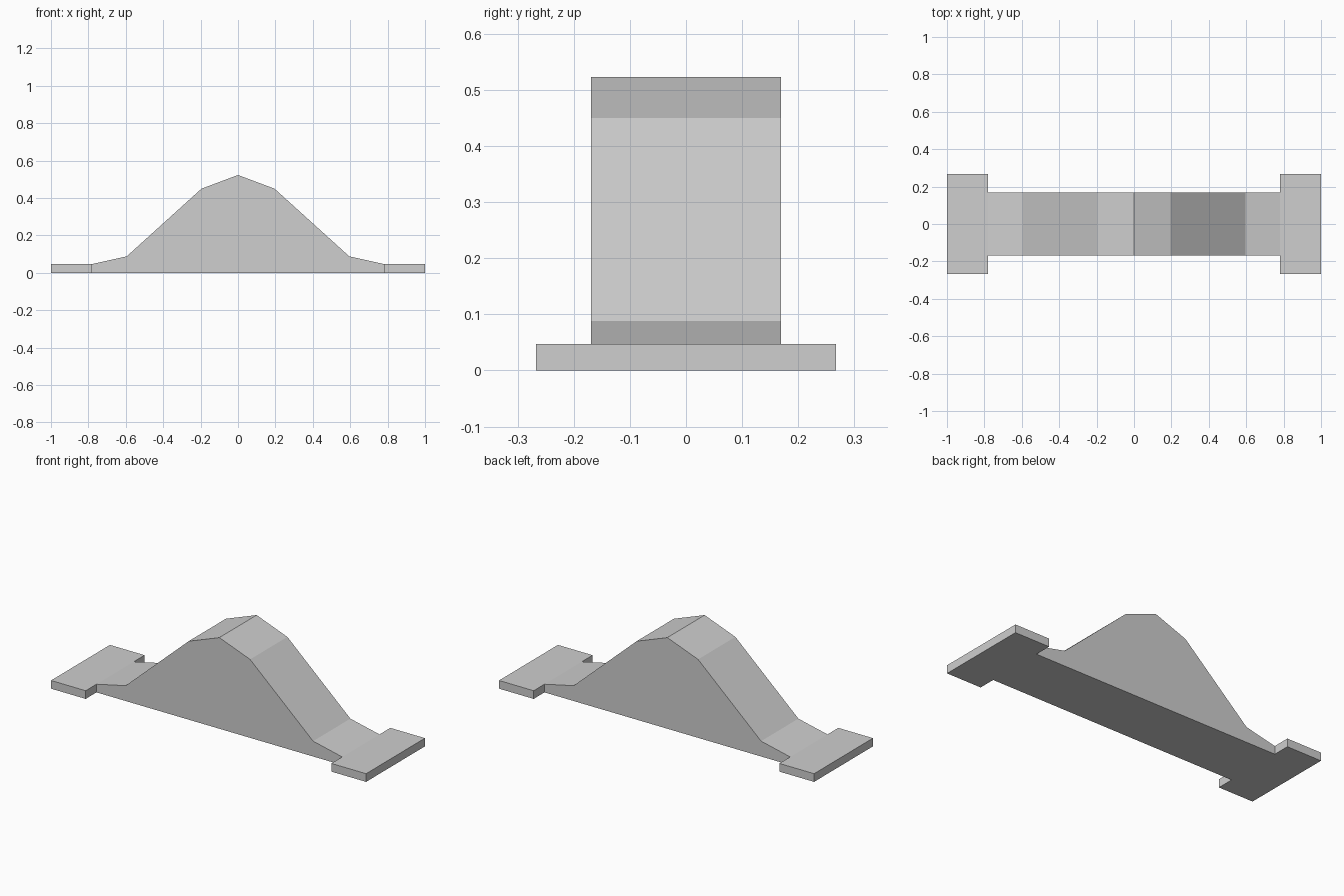
import bpy
import bmesh

cube = bpy.data.objects.get("Cube")
if cube:
    bpy.data.objects.remove(cube, do_unlink=True)

grey = bpy.data.materials.new("light grey")
grey.use_nodes = True
color = (0.62, 0.62, 0.62, 1)
grey.diffuse_color = color
grey.node_tree.nodes["Principled BSDF"].inputs["Base Color"].default_value = color

PAD_X, PAD_HEIGHT = 0.78, 0.047


def extrude_profile(name, profile, half_width, open_ends=False):
    """Sweep an x-z outline along y, centred on y = 0."""
    bm = bmesh.new()
    face = bm.faces.new([bm.verts.new((x, -half_width, z)) for x, z in profile])
    result = bmesh.ops.extrude_face_region(bm, geom=[face])
    moved = [v for v in result["geom"] if isinstance(v, bmesh.types.BMVert)]
    bmesh.ops.translate(bm, verts=moved, vec=(0, 2 * half_width, 0))
    bmesh.ops.recalc_face_normals(bm, faces=bm.faces)
    if open_ends:
        ends = [f for f in bm.faces if abs(f.normal.x) > 0.99]
        bmesh.ops.delete(bm, geom=ends, context="FACES_ONLY")
    mesh = bpy.data.meshes.new(name)
    bm.to_mesh(mesh)
    bm.free()
    mesh.materials.append(grey)
    obj = bpy.data.objects.new(name, mesh)
    bpy.context.collection.objects.link(obj)
    return obj


# Peaked ramp, mirrored about its crest; the pads close its ends
half = [(PAD_X, 0), (PAD_X, PAD_HEIGHT), (0.595, 0.088), (0.195, 0.45)]
mirrored = [(-x, z) for x, z in reversed(half)]
extrude_profile("ramp", half + [(0, 0.523)] + mirrored, 0.169, open_ends=True)

# Wide flat pad at each end
for side, name in ((1, "left_pad"), (-1, "right_pad")):
    outline = [(PAD_X, 0), (1, 0), (1, PAD_HEIGHT), (PAD_X, PAD_HEIGHT)]
    extrude_profile(name, [(side * x, z) for x, z in outline], 0.267)
